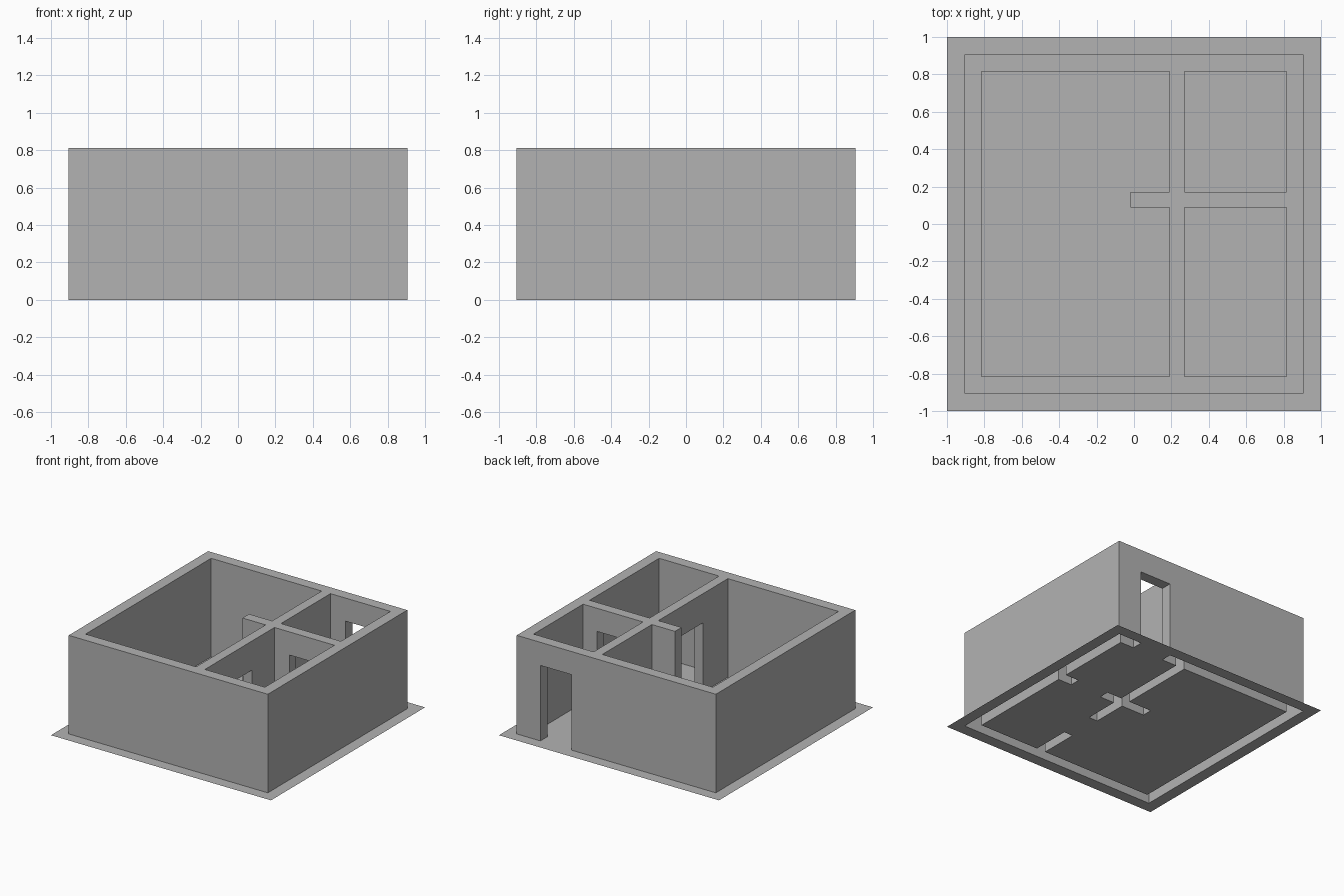
import bpy
import bmesh

cube = bpy.data.objects.get("Cube")
if cube:
    bpy.data.objects.remove(cube, do_unlink=True)

HEIGHT, OUT, INN, EDGE = 0.81, 0.905, 0.815, 1.0

# Plan of the walls: x0, x1, y0, y1
WALLS = [
    (-OUT, OUT, -OUT, -INN),       # front
    (-OUT, OUT, INN, OUT),         # back
    (-OUT, -INN, -OUT, OUT),       # right
    (INN, OUT, -OUT, OUT),         # left
    (0.19, 0.27, -INN, INN),       # long partition
    (-0.02, INN, 0.087, 0.172),    # cross partition
]
# Doorways: plan plus head height
DOORS = [
    (0.405, 0.69, INN, OUT, 0.62),
    (0.405, 0.69, 0.087, 0.172, 0.62),
    (0.19, 0.27, -0.495, -0.205, 0.57),
]


def inside(rect, x, y):
    return rect[0] < x < rect[1] and rect[2] < y < rect[3]


def solid(x, y, z):
    if not 0 < z < HEIGHT or not any(inside(w, x, y) for w in WALLS):
        return False
    return not any(inside(d, x, y) and z < d[4] for d in DOORS)


def spans(values):
    values = sorted(set(values))
    return list(zip(values, values[1:]))


plans = WALLS + DOORS
xs = spans([-EDGE, EDGE] + [v for p in plans for v in p[:2]])
ys = spans([-EDGE, EDGE] + [v for p in plans for v in p[2:4]])
zs = spans([0, HEIGHT] + [d[4] for d in DOORS])

grey = bpy.data.materials.new("plain_grey")
grey.use_nodes = True
colour = (0.45, 0.45, 0.45, 1)
grey.diffuse_color = colour
for node in grey.node_tree.nodes:
    if node.type == 'BSDF_PRINCIPLED':
        node.inputs["Base Color"].default_value = colour


def make_object(name, quads):
    bm = bmesh.new()
    for quad in quads:
        bm.faces.new([bm.verts.new(p) for p in quad])
    bmesh.ops.remove_doubles(bm, verts=bm.verts[:], dist=0.0001)
    bmesh.ops.dissolve_limit(bm, angle_limit=0.01, verts=bm.verts[:], edges=bm.edges[:])
    mesh = bpy.data.meshes.new(name)
    bm.to_mesh(mesh)
    bm.free()
    mesh.materials.append(grey)
    bpy.context.collection.objects.link(bpy.data.objects.new(name, mesh))


def side(cell, axis, top):
    """One outward-facing quad of a box cell."""
    u, v = (axis + 1) % 3, (axis + 2) % 3
    quad = []
    for a, b in ((0, 0), (1, 0), (1, 1), (0, 1)):
        p = [0, 0, 0]
        p[axis], p[u], p[v] = cell[axis][top], cell[u][a], cell[v][b]
        quad.append(p)
    return quad if top else quad[::-1]


# Hollow walls, open underneath; floor fills everything between them
wall_quads, floor_quads = [], []
for sx in xs:
    for sy in ys:
        for sz in zs:
            cell = (sx, sy, sz)
            mid = [(a + b) / 2 for a, b in cell]
            grounded = sz[0] == 0
            if not solid(*mid):
                if grounded:
                    floor_quads.append(side(cell, 2, 0)[::-1])
                continue
            for axis in range(3):
                for top in (0, 1):
                    if axis == 2 and not top and grounded:
                        continue
                    probe = mid[:]
                    probe[axis] = cell[axis][top] + (0.001 if top else -0.001)
                    if not solid(*probe):
                        wall_quads.append(side(cell, axis, top))

make_object("walls", wall_quads)
make_object("floor", floor_quads)
